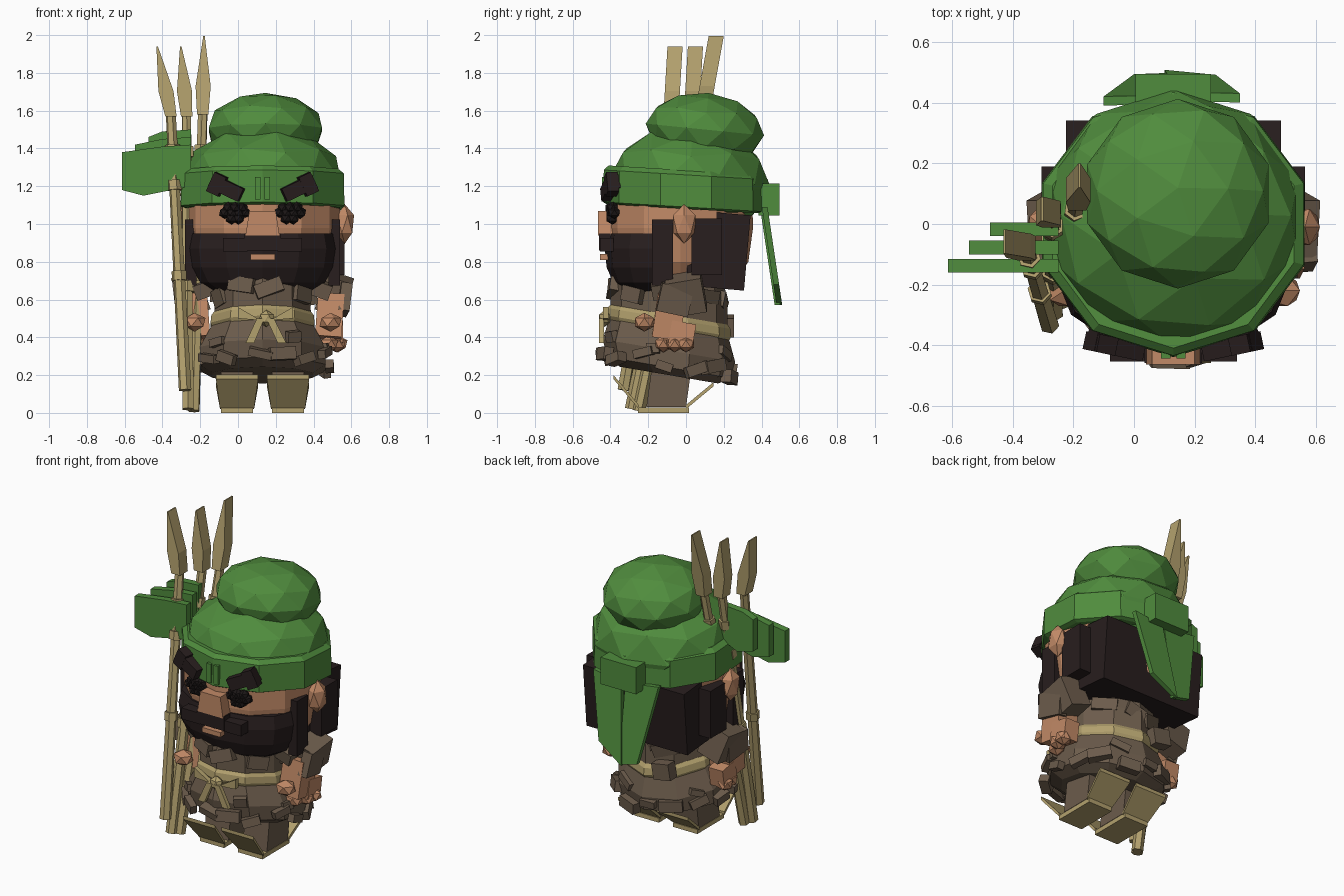
import bpy, bmesh, math, random
from mathutils import Vector, Matrix, Euler

random.seed(4)
if "Cube" in bpy.data.objects:
    bpy.data.objects.remove(bpy.data.objects["Cube"])


def material(name, rgb):
    m = bpy.data.materials.new(name)
    m.use_nodes = True
    m.diffuse_color = (*rgb, 1)
    m.node_tree.nodes["Principled BSDF"].inputs["Base Color"].default_value = (*rgb, 1)
    return m


GREEN = material("leaf green", (.08, .262, .047))
SKIN = material("skin", (.54, .255, .135))
BROWN = material("cloth brown", (.15, .107, .072))
DARK = material("dark hair", (.021, .013, .013))
TAN = material("straw", (.45, .355, .155))
BLACK = material("eye black", (.011, .008, .008))
CX = .13  # middle of the figure


def finish(bm, name, mat):
    bmesh.ops.recalc_face_normals(bm, faces=bm.faces)
    me = bpy.data.meshes.new(name)
    bm.to_mesh(me)
    bm.free()
    me.materials.append(mat)
    ob = bpy.data.objects.new(name, me)
    bpy.context.collection.objects.link(ob)
    return ob


def box(name, mat, loc, size, rot=(0, 0, 0)):
    bm = bmesh.new()
    r = Euler([math.radians(a) for a in rot]).to_matrix().to_4x4()
    bmesh.ops.create_cube(bm, size=1, matrix=Matrix.Translation(loc) @ r @ Matrix.Diagonal((*size, 1)))
    return finish(bm, name, mat)


def ball(name, mat, loc, size, sub=1, tilt=0):
    bm = bmesh.new()
    m = Matrix.Translation(loc) @ Matrix.Rotation(tilt, 4, 'X') @ Matrix.Diagonal((*size, 1))
    bmesh.ops.create_icosphere(bm, subdivisions=sub, radius=1, matrix=m)
    return finish(bm, name, mat)


def skin_rings(bm, loops):
    """Join vertex loops into a closed tube."""
    for a, b in zip(loops, loops[1:]):
        for i in range(len(a)):
            j = (i + 1) % len(a)
            bm.faces.new((a[i], a[j], b[j], b[i]))
    bm.faces.new(loops[0])
    bm.faces.new(loops[-1])


def loft(name, mat, cx, cy, rings, n=10, tilt=0):
    """Stack of n-sided rings (z, rx, ry), sheared so the front rides higher."""
    bm = bmesh.new()
    loops = []
    for z, rx, ry in rings:
        loop = []
        for i in range(n):
            a = math.tau * i / n - math.pi / 2
            dy = ry * math.sin(a)
            loop.append(bm.verts.new((cx + rx * math.cos(a), cy + dy, z - tilt * dy)))
        loops.append(loop)
    skin_rings(bm, loops)
    return finish(bm, name, mat)


def slab(name, mat, pts, axis, lo, hi, lean=0):
    """Outline pushed along x or y; lean slides it in y as z drops."""
    bm = bmesh.new()
    ends = []
    for d in (lo, hi):
        ends.append([bm.verts.new((d, p, z) if axis == 'x' else (p, d - lean * z, z)) for p, z in pts])
    skin_rings(bm, ends)
    return finish(bm, name, mat)


def rod(name, mat, a, b, r1, r2, n=6):
    a, b = Vector(a), Vector(b)
    bm = bmesh.new()
    q = (b - a).to_track_quat('Z', 'Y').to_matrix().to_4x4()
    bmesh.ops.create_cone(bm, cap_ends=True, segments=n, radius1=r1, radius2=r2,
                          depth=(b - a).length, matrix=Matrix.Translation((a + b) / 2) @ q)
    return finish(bm, name, mat)


def scraps(name, cy, z, rx, ry, count, size, tilt):
    """Ragged cloth patches around an ellipse."""
    for i in range(count):
        a = math.tau * (i + random.uniform(-.2, .2)) / count
        dy = ry * math.sin(a)
        s = [v * random.uniform(.7, 1.2) for v in size]
        loc = (CX + rx * math.cos(a), cy + dy, z - tilt * dy + random.uniform(-.03, .03))
        box(name, BROWN, loc, s, (random.uniform(-12, 12), random.uniform(-22, 22), math.degrees(a) + 90))


# Tunic, belt and ragged edges
loft("tunic", BROWN, CX, -.09, [(.2, .28, .26), (.24, .35, .33), (.33, .35, .35), (.47, .27, .31),
                                (.64, .265, .31), (.74, .24, .29)], 10, .17)
loft("belt", TAN, CX, -.09, [(.44, .28, .32), (.46, .29, .33), (.5, .285, .325), (.52, .27, .31)], 10, .17)
scraps("hem_patch", -.1, .27, .355, .345, 15, (.12, .05, .06), .17)
scraps("skirt_patch", -.1, .35, .34, .335, 5, (.1, .05, .05), .17)
scraps("collar_patch", -.1, .63, .25, .28, 9, (.13, .06, .08), .1)
box("back_pouch", BROWN, (.0, .22, .46), (.12, .07, .1), (0, 10, 0))
ball("belt_knot", TAN, (.15, -.43, .5), (.045, .035, .045))
for x, dx in ((.12, -.06), (.17, .06)):
    slab("belt_tail", TAN, [(x - .02, .5), (x + .02, .5), (x + dx + .025, .37), (x + dx - .02, .37)], 'y', -.46, -.435)
    slab("belt_bow", TAN, [(x, .49), (x + dx * 2, .56), (x + dx * 2, .5)], 'y', -.44, -.41)

# Legs with straw sandals, toe and heel mats curling up
for side in (-1, 1):
    x = CX + side * .135
    slab("leg", BROWN, [(-.17, .32), (.04, .32), (.0, .03), (-.21, .03)], 'x', x - .085, x + .085)
    box("sandal_sole", TAN, (x, -.12, .014), (.17, .27, .028))
    for name, low, high in (("sandal_front", (-.25, .03), (-.385, .19)), ("sandal_back", (.0, .03), (.145, .15))):
        bm = bmesh.new()
        skin_rings(bm, [[bm.verts.new((x + sx * w, y + dy, z + dz)) for sx, dy, dz in
                         ((-1, 0, -.01), (1, 0, -.01), (1, 0, .012), (-1, 0, .012))]
                        for (y, z), w in ((low, .09), (high, .112))])
        finish(bm, name, TAN)

# Arms and hands
for side in (-1, 1):
    X = lambda d: CX + side * d
    box("sleeve", BROWN, (X(.38), .0, .63), (.15, .19, .19), (10, side * 18, 0))
    box("sleeve_cuff", BROWN, (X(.43), -.06, .6), (.06, .17, .15), (-12, side * 8, side * 5))
    box("sleeve_front", BROWN, (X(.3), -.13, .66), (.13, .1, .08), (10, side * 20, 0))
    box("forearm", SKIN, (X(.355), -.09, .51), (.14, .15, .23), (-8, side * 4, 0))
    box("wrist", SKIN, (X(.375), -.02, .42), (.1, .13, .12), (-10, 0, 0))
    ball("thumb", SKIN, (X(.36), -.22, .48), (.065, .06, .05))
    for dx, dy in ((.35, -.12), (.39, -.06), (.4, .0)):
        ball("finger", SKIN, (X(dx), dy, .365), (.055, .05, .045))

# Head, nose and ears
loft("head", SKIN, CX, -.03, [(.68, .3, .28), (.8, .38, .36), (.98, .41, .385), (1.15, .41, .38)], 12)
slab("nose", SKIN, [(CX - .09, .94), (CX + .09, .94), (CX + .07, 1.07), (CX - .07, 1.07)], 'y', -.465, -.38)
for side in (-1, 1):
    ball("ear", SKIN, (CX + side * .435, -.01, 1.0), (.055, .07, .105))

# Hair and beard
box("back_hair", DARK, (CX, .17, .86), (.71, .31, .4), (-5, 0, 0))
box("side_hair", DARK, (CX, .11, .88), (.87, .16, .3))
for side in (-1, 1):
    box("sideburn", DARK, (CX + side * .38, -.125, .85), (.06, .11, .35))
loft("beard", DARK, CX, -.17, [(.63, .23, .15), (.69, .33, .215), (.77, .375, .25), (.87, .39, .26),
                               (.95, .375, .24)], 12)
box("moustache", DARK, (CX, -.43, .905), (.19, .06, .09))
for side in (-1, 1):
    box("moustache_end", DARK, (CX + side * .145, -.42, .89), (.13, .07, .07))
box("mouth", SKIN, (CX, -.43, .825), (.13, .05, .03))

# Eyes as bead clusters, heavy slanted brows
for side in (-1, 1):
    ex = CX + side * .145
    for count, z in ((3, 1.085), (4, 1.06), (2, 1.03)):
        for k in range(count):
            off = (k - (count - 1) / 2) * .036
            ball("eye_bead", BLACK, (ex + off, -.395 + abs(off) * .3, z), (.035, .038, .033))
    box("brow", DARK, (CX + side * .19, -.4, 1.19), (.18, .07, .075), (0, side * -25, side * 12))
    box("brow_tuft", DARK, (CX + side * .24, -.395, 1.21), (.07, .06, .11), (0, side * -25, side * 12))

# Turban: band, two wound domes, front pleat
loft("turban_band", GREEN, CX, 0, [(1.08, .43, .42), (1.09, .456, .44), (1.26, .452, .435), (1.285, .42, .41)], 10, .06)
ball("turban_lower", GREEN, (CX, .02, 1.225), (.435, .425, .3), 2, -.05)
ball("turban_upper", GREEN, (.145, .1, 1.5), (.315, .315, .195), 2, -.1)
for dx in (-.025, .025):
    box("turban_pleat", GREEN, (CX + dx, -.425, 1.19), (.03, .04, .12))

# Back knot with two hanging tails
box("back_knot", GREEN, (CX, .44, 1.13), (.25, .11, .17))
slab("tail_left", GREEN, [(.35, 1.09), (.15, 1.06), (.1, .57), (.27, .68)], 'y', .565, .595, .15)
slab("tail_right", GREEN, [(.13, 1.06), (-.1, 1.09), (.0, .6), (.12, .57)], 'y', .555, .585, .15)

# Three overlapping cloth flaps on the right side
for i in range(3):
    dx, dz = .07 * i, .04 * i
    slab("side_flap", GREEN, [(-.615 + dx, 1.38 + dz), (-.615 + dx, 1.18 + dz), (-.5 + dx, 1.15 + dz),
                              (-.25, 1.2 + dz), (-.25, 1.42 + dz), (-.4, 1.41 + dz)],
         'y', -.16 + .06 * i, -.115 + .06 * i)

# Three spears: shaft, bindings and a slab blade leaning off the shaft
for foot, neck, tip in (((-.28, -.33, .12), (-.355, -.08, 1.57), (-.428, -.058, 1.94)),
                        ((-.265, -.29, .02), (-.272, .028, 1.57), (-.303, .05, 1.94)),
                        ((-.235, -.25, .01), (-.187, .085, 1.58), (-.18, .16, 1.995))):
    foot, neck, tip = Vector(foot), Vector(neck), Vector(tip)
    rod("spear_shaft", TAN, foot, neck, .034, .027)
    for t in (.4, .73, .86):
        rod("spear_binding", TAN, foot.lerp(neck, t), foot.lerp(neck, t + .035), .04, .04)
    bm = bmesh.new()
    skin_rings(bm, [[bm.verts.new(neck.lerp(tip, t) + Vector(o))
                     for o in ((-w, -.04, 0), (w, -.04, 0), (w, .04, 0), (-w, .04, 0))]
                    for t, w in ((0, .03), (.36, .04), (1, .004))])
    finish(bm, "spear_blade", TAN)
